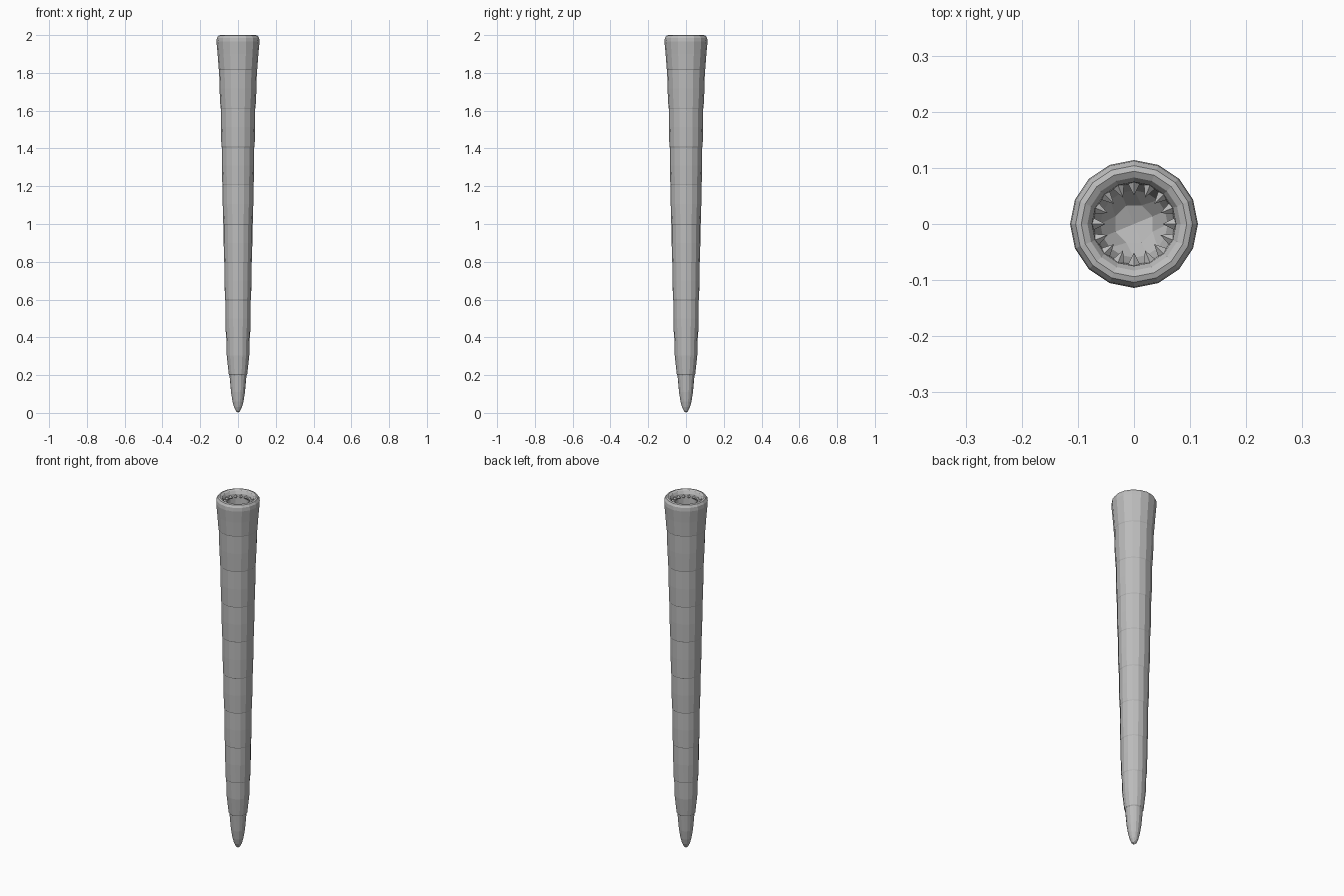
import bpy, bmesh, math
from mathutils import Vector

if "Cube" in bpy.data.objects:
    bpy.data.objects.remove(bpy.data.objects["Cube"])

SIDES = 16

grey = bpy.data.materials.new("grey")
grey.diffuse_color = (0.5, 0.5, 0.5, 1)
grey.use_nodes = True
grey.node_tree.nodes["Principled BSDF"].inputs["Base Color"].default_value = grey.diffuse_color


def finish(name, bm):
    bmesh.ops.recalc_face_normals(bm, faces=bm.faces)
    mesh = bpy.data.meshes.new(name)
    bm.to_mesh(mesh)
    bm.free()
    mesh.materials.append(grey)
    obj = bpy.data.objects.new(name, mesh)
    bpy.context.collection.objects.link(obj)
    return obj


def ring(bm, r, z, count=SIDES, turn=0.0):
    step = 2 * math.pi / count
    return [bm.verts.new((r * math.cos(i * step + turn), r * math.sin(i * step + turn), z))
            for i in range(count)]


def grid_cap(bm, outer, r, z, z_mid):
    """Close a 16-sided ring with a 4 x 4 rounded grid of quads."""
    shift = 1
    out = lambda j: outer[(j + shift) % SIDES]
    mid = ring(bm, r, z, 8, shift * math.pi / 8)
    centre = bm.verts.new((0, 0, z_mid))
    for k in range(0, 8, 2):
        a, b, c = mid[k], mid[k + 1], mid[(k + 2) % 8]
        j = 2 * k
        bm.faces.new((a, out(j), out(j + 1), b))
        bm.faces.new((b, out(j + 1), out(j + 2), out(j + 3)))
        bm.faces.new((b, out(j + 3), out(j + 4), c))
        bm.faces.new((centre, a, b, c))


# Tail tip, then overlapping body segments
profile = [(0.021, 0.03), (0.029, 0.06), (0.037, 0.11), (0.045, 0.2)]
joints = [0.205, 0.40, 0.60, 0.80, 1.0, 1.21, 1.41, 1.615, 1.82]
radii = [0.049, 0.064, 0.069, 0.073, 0.078, 0.083, 0.088, 0.093, 0.102]
for i in range(len(joints) - 1):
    z0, z1, r0, r1 = joints[i], joints[i + 1], radii[i], radii[i + 1]
    bulge = 0.003 if i == 0 else 0.0005
    profile += [(r0, z0), ((r0 + r1) / 2 + bulge, (z0 + z1) / 2), (r1 - 0.002, z1 - 0.004)]

# Flared head, rounded lip and throat
profile += [(0.102, 1.82), (0.108, 1.90), (0.114, 1.965), (0.112, 1.985),
            (0.104, 1.997), (0.094, 2.0), (0.083, 1.994), (0.075, 1.98),
            (0.073, 1.96), (0.071, 1.91), (0.060, 1.87)]

bm = bmesh.new()
rings = [ring(bm, r, z) for r, z in profile]
for low, high in zip(rings, rings[1:]):
    for i in range(SIDES):
        j = (i + 1) % SIDES
        bm.faces.new((low[i], low[j], high[j], high[i]))
grid_cap(bm, rings[0], 0.012, 0.010, 0.0)
grid_cap(bm, rings[-1], 0.036, 1.84, 1.825)
finish("worm_body", bm)

# Ring of pointed teeth inside the lip
bm = bmesh.new()
for i in range(SIDES):
    a = 2 * math.pi * i / SIDES
    radial = Vector((math.cos(a), math.sin(a), 0))
    side = Vector((-math.sin(a), math.cos(a), 0))
    up = Vector((0, 0, 1))
    root = radial * 0.075 + up * 1.966
    base = [bm.verts.new(root + side * s + up * h)
            for s, h in ((0.012, 0), (0, 0.010), (-0.012, 0), (0, -0.010))]
    tip = bm.verts.new(radial * 0.051 + up * 1.968)
    bm.faces.new(base)
    for k in range(4):
        bm.faces.new((base[k], base[(k + 1) % 4], tip))
finish("teeth", bm)
